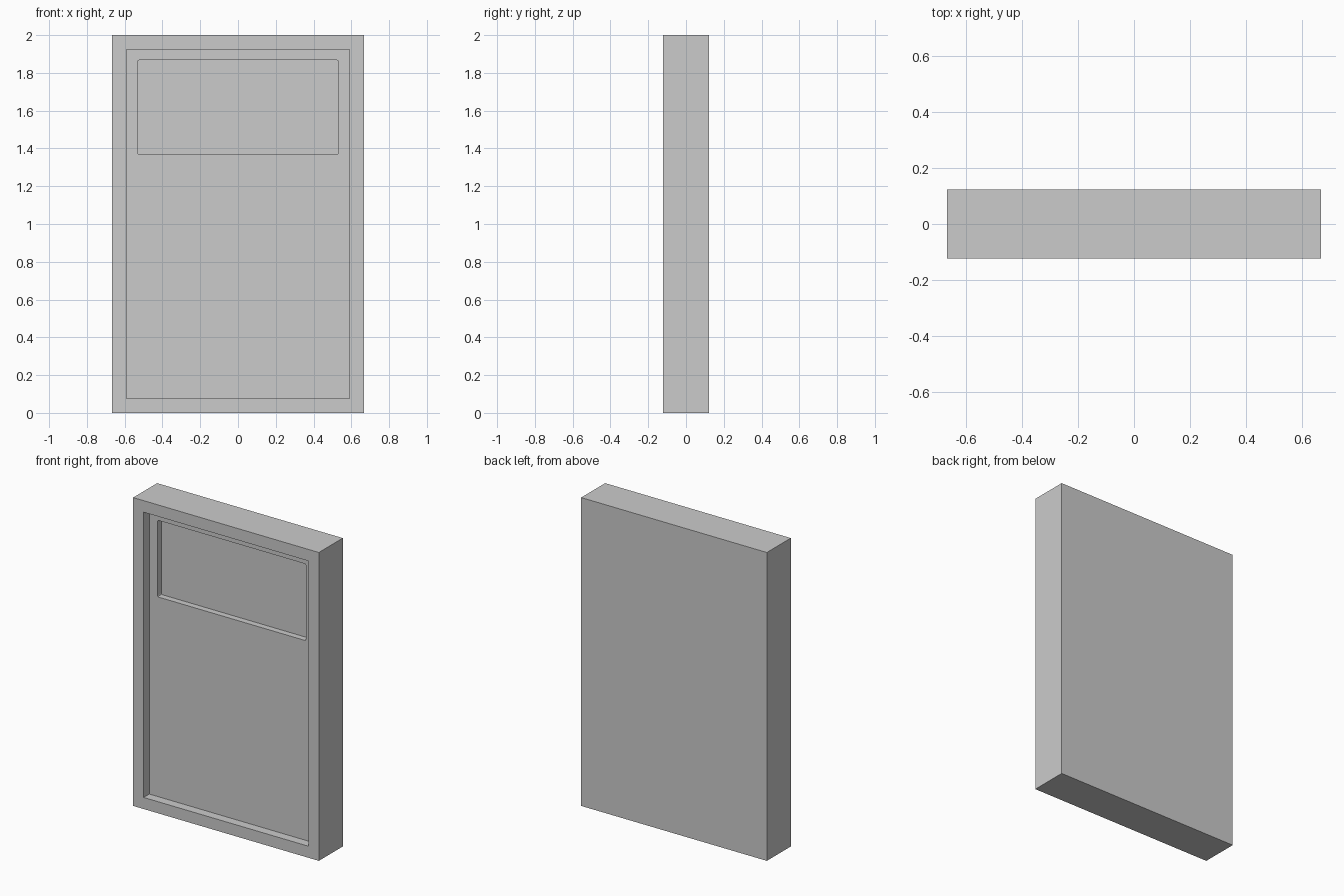
import bpy
import bmesh

if "Cube" in bpy.data.objects:
    bpy.data.objects.remove(bpy.data.objects["Cube"])

W, D, H = 1.332, 0.245, 2.0
FRONT = -D / 2


def box(name, x0, x1, y0, y1, z0, z1, corner=0.0):
    """Axis-aligned box; corner rounds the edges that run front to back."""
    bm = bmesh.new()
    bmesh.ops.create_cube(bm, size=1)
    for v in bm.verts:
        v.co.x = x1 if v.co.x > 0 else x0
        v.co.y = y1 if v.co.y > 0 else y0
        v.co.z = z1 if v.co.z > 0 else z0
    if corner:
        edges = [e for e in bm.edges
                 if abs(e.verts[0].co.y - e.verts[1].co.y) > 1e-4]
        bmesh.ops.bevel(bm, geom=edges, offset=corner, segments=2,
                        profile=0.5, affect='EDGES')
    mesh = bpy.data.meshes.new(name)
    bm.to_mesh(mesh)
    bm.free()
    obj = bpy.data.objects.new(name, mesh)
    bpy.context.collection.objects.link(obj)
    return obj


def carve(target, cutter):
    """Subtract the cutter, apply, and remove it."""
    mod = target.modifiers.new(cutter.name, 'BOOLEAN')
    mod.operation = 'DIFFERENCE'
    mod.solver = 'EXACT'
    mod.object = cutter
    bpy.context.view_layer.objects.active = target
    bpy.ops.object.modifier_apply(modifier=mod.name)
    bpy.data.objects.remove(cutter, do_unlink=True)


# Solid slab
panel = box("panel", -W / 2, W / 2, FRONT, D / 2, 0, H)

# Large shallow recess leaving an even frame
carve(panel, box("frame_recess", -0.591, 0.591, FRONT - 0.1, FRONT + 0.058,
                 0.075, 1.925))

# Upper window recess with softly rounded corners
carve(panel, box("window_recess", -0.532, 0.532, FRONT - 0.1, FRONT + 0.098,
                 1.37, 1.867, corner=0.008))
